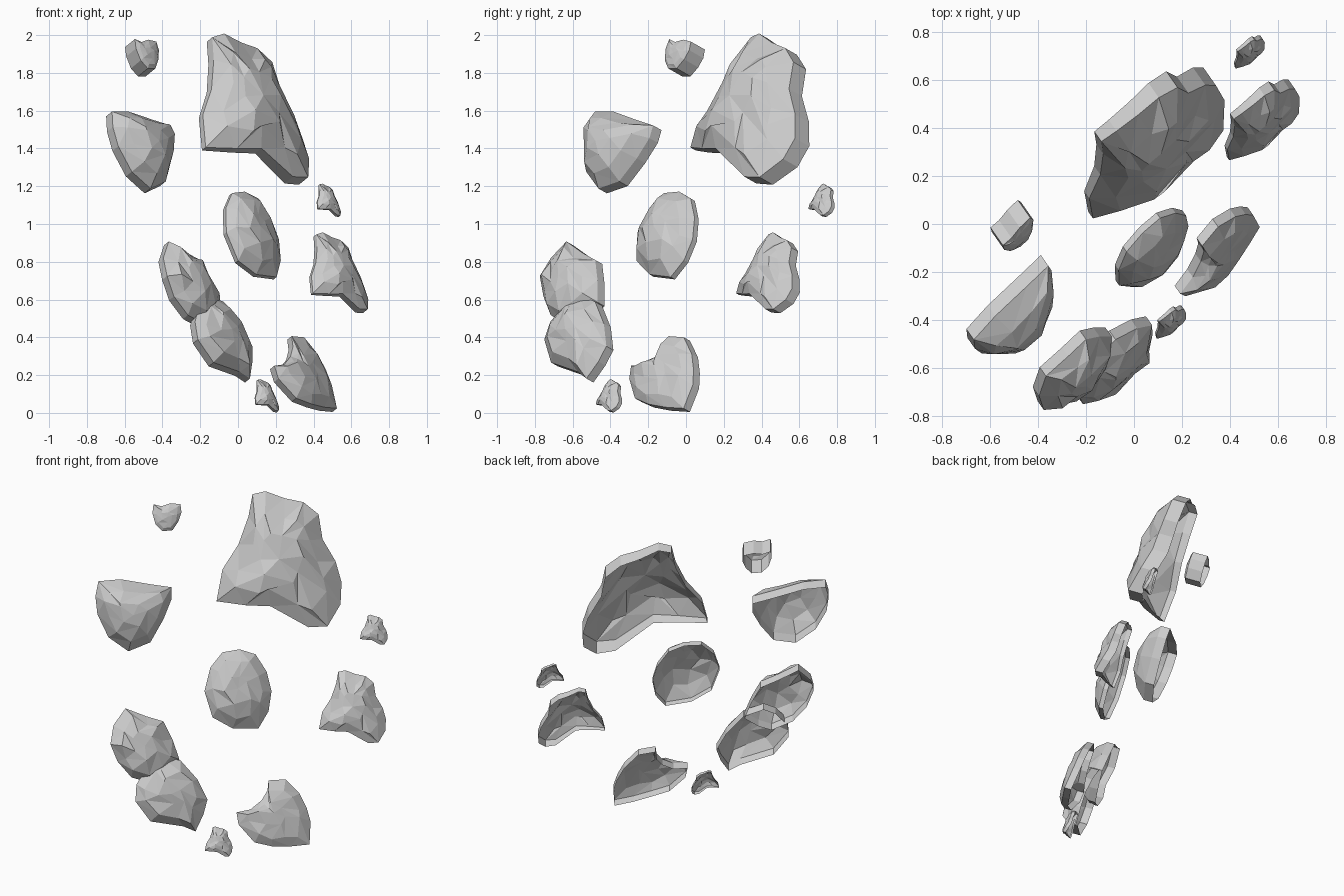
import bpy, bmesh, random
from math import sin, cos, radians
from mathutils import Vector

if "Cube" in bpy.data.objects:
    bpy.data.objects.remove(bpy.data.objects["Cube"])

# All fragments face one direction: frame of that facing plane
AZ, EL = radians(35), radians(25)
RIGHT = Vector((cos(AZ), sin(AZ), 0))
OUT = Vector((sin(AZ) * cos(EL), -cos(AZ) * cos(EL), sin(EL)))
UP = OUT.cross(RIGHT)
UNIT, U0, V0 = 169.6, 237.5, 826.4      # drawing units per metre, and origin


def shell(name, outline, depth, rim, dome, su=-0.2, sv=0.1, taper=0.0, seed=1):
    """Hollow rock flake: faceted dome inside an outline, plus an open rim wall.
    outline: (across, down[, depth offset]) points; depth: middle of front edge;
    taper: how much the rim thins towards the left."""
    rnd = random.Random(seed)
    pts = [((p[0] - U0) / UNIT, (V0 - p[1]) / UNIT, p[2] if len(p) > 2 else 0)
           for p in outline]
    cu = (min(p[0] for p in pts) + max(p[0] for p in pts)) / 2
    cv = (min(p[1] for p in pts) + max(p[1] for p in pts)) / 2
    size = max(p[1] for p in pts) - cv
    bm = bmesh.new()

    def vert(p, k, lift, jit=0.0):
        j = [rnd.uniform(-jit, jit) * size for _ in range(3)]
        u, v = (p[0] - cu) * k + j[0], (p[1] - cv) * k + j[1]
        w = depth + su * u + sv * v + p[2] * k + lift + j[2] * 0.6
        return bm.verts.new(RIGHT * (cu + u) + UP * (cv + v) + OUT * w)

    back = [vert(p, 1.0, -rim * (1 + taper * (p[0] - cu) / size)) for p in pts]
    edge = [vert(p, 1.0, 0) for p in pts]
    mid = [vert(p, 0.72, dome * 0.62, 0.07) for p in pts]
    top = [vert(p, 0.36, dome, 0.06) for p in pts[::2]]
    tip = vert((cu, cv, 0), 1, dome * 1.08)
    n, m = len(pts), len(top)
    for i in range(n):
        j = (i + 1) % n
        bm.faces.new((back[i], back[j], edge[j], edge[i]))
        if i % 3:
            bm.faces.new((edge[i], edge[j], mid[i]))
            bm.faces.new((edge[j], mid[j], mid[i]))
        else:
            bm.faces.new((edge[i], edge[j], mid[j]))
            bm.faces.new((edge[i], mid[j], mid[i]))
        a, b = top[i // 2], top[(j // 2) % m]
        bm.faces.new((mid[i], mid[j], a))
        if a is not b:
            bm.faces.new((mid[j], b, a))
    for i in range(m):
        bm.faces.new((top[i], top[(i + 1) % m], tip))
    bmesh.ops.recalc_face_normals(bm, faces=bm.faces)
    # open shells: make sure the dome side faces outward
    if sum(f.normal.dot(OUT) * f.calc_area() for f in bm.faces) < 0:
        bmesh.ops.reverse_faces(bm, faces=bm.faces)
    mesh = bpy.data.meshes.new(name)
    bm.to_mesh(mesh)
    bm.free()
    ob = bpy.data.objects.new(name, mesh)
    bpy.context.collection.objects.link(ob)
    return ob


# Large horned fragment
large = shell("large_fragment", [
    (252, 495, -.02), (265, 492, .0), (284, 499), (303, 503), (318, 515),
    (322, 540), (335, 562, -.02), (341, 583, -.03), (340, 605, .0), (327, 627, .05),
    (308, 628, .05), (270, 607, .09), (245, 606, .05), (216, 602, -.02),
    (222, 570, -.03), (238, 545, -.02), (248, 517, -.02)],
    0.47, 0.07, 0.13, su=-0.17, taper=0.5, seed=4)

# Smaller copies of the same fragment: name, centre, scale
LARGE_MID = Vector((0.097, 0.34, 1.605))
for name, mid, s in (
        ("right_fragment", (0.54, 0.435, 0.74), 0.535),
        ("small_right_chip", (0.483, 0.717, 1.125), 0.22),
        ("small_bottom_chip", (0.155, -0.408, 0.09), 0.22)):
    ob = bpy.data.objects.new(name, large.data)
    ob.scale = (s, s, s)
    ob.location = Vector(mid) - LARGE_MID * s
    bpy.context.collection.objects.link(ob)

# Lower right fragment, turned so the horn points left
shell("lower_right_fragment", [
    (268, 781), (285, 780), (299, 794), (306, 808), (310, 822), (309, 845, .01),
    (290, 847, .02), (272, 847, .03), (254, 843, .02), (238, 825), (236, 813),
    (250, 810), (261, 801), (267, 791)], 0.36, 0.045, 0.06, su=-0.28, seed=7)

# Rounded fragments
shell("centre_fragment", [
    (239, 650), (255, 655), (266, 672), (271, 692), (268, 712), (258, 729),
    (232, 729), (212, 718), (204, 692), (210, 668), (222, 653)],
    0.52, 0.03, 0.08, su=-0.22, seed=2)
shell("lower_left_fragment_upper", [
    (125, 709), (146, 717), (163, 722), (172, 740), (179, 760), (165, 775),
    (152, 784), (131, 778), (117, 762), (110, 745, .02), (113, 726)],
    0.61, 0.05, 0.09, su=-0.27, seed=3)
shell("lower_left_fragment_lower", [
    (160, 757), (180, 761), (197, 780), (207, 800), (203, 815), (195, 832),
    (183, 827), (150, 822), (135, 802), (136, 785), (148, 766)],
    0.56, 0.05, 0.08, su=-0.26, seed=5)
shell("left_fragment", [
    (98, 582), (120, 580), (150, 585), (171, 588), (171, 600), (163, 620),
    (150, 643), (128, 652), (108, 638), (97, 615), (95, 597)],
    0.62, 0.06, 0.12, su=-0.22, seed=6)

# Small blocky chip at the top
shell("small_top_chip", [
    (153, 505), (161, 507), (170, 504), (180, 505), (181, 513), (178, 522),
    (172, 531), (162, 532), (155, 525), (152, 514)],
    0.595, 0.10, 0.02, seed=8)
